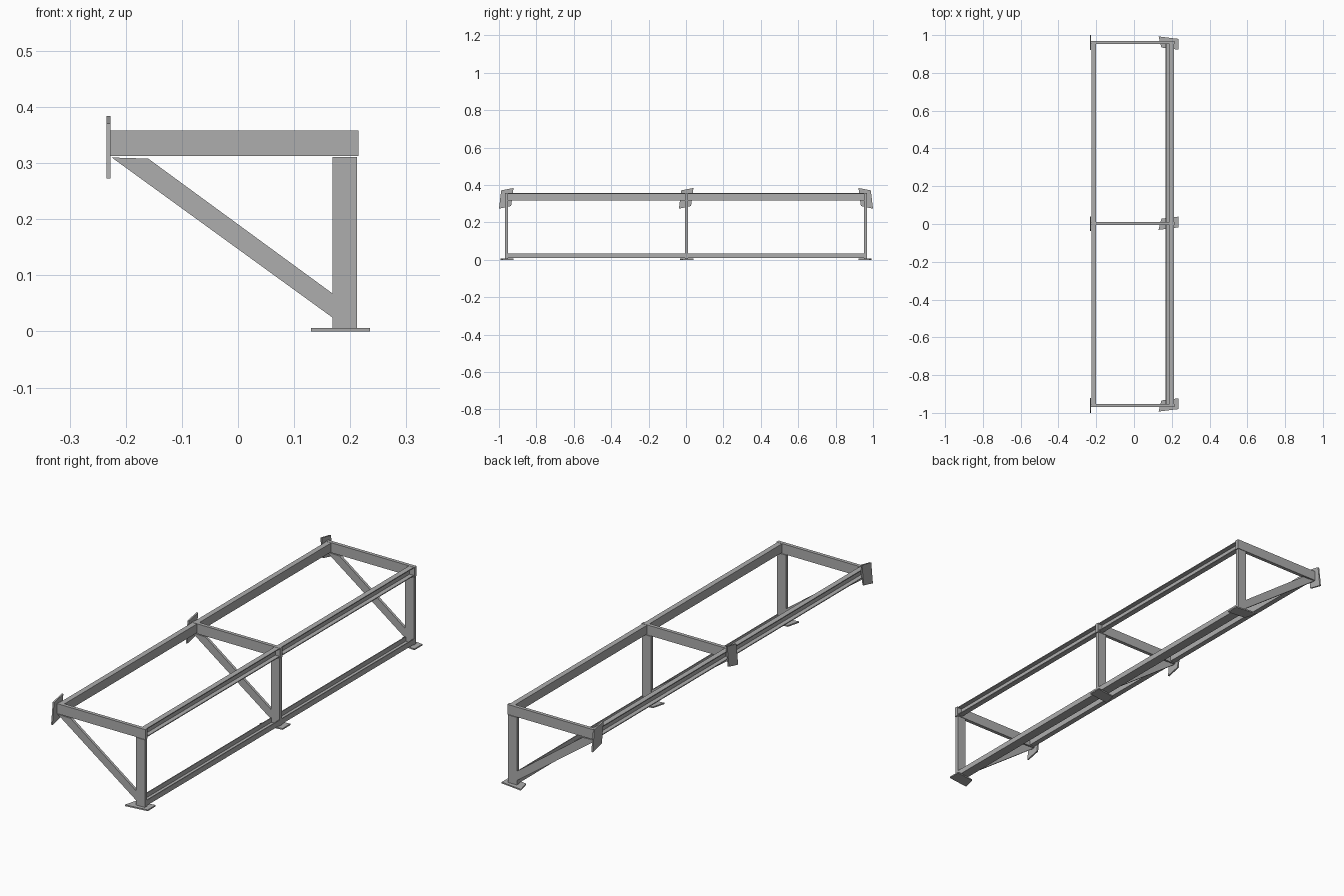
import bpy
import bmesh
from mathutils import Vector

cube = bpy.data.objects.get("Cube")
if cube:
    bpy.data.objects.remove(cube, do_unlink=True)

steel = bpy.data.materials.new("grey steel")
steel.use_nodes = True
colour = (0.42, 0.42, 0.42, 1)
steel.diffuse_color = colour
steel.node_tree.nodes["Principled BSDF"].inputs["Base Color"].default_value = colour


def prism(name, corners, offset):
    """Extrude a flat outline by an offset vector."""
    bm = bmesh.new()
    face = bm.faces.new([bm.verts.new(c) for c in corners])
    ext = bmesh.ops.extrude_face_region(bm, geom=[face])
    moved = [v for v in ext["geom"] if isinstance(v, bmesh.types.BMVert)]
    bmesh.ops.translate(bm, verts=moved, vec=Vector(offset))
    bmesh.ops.recalc_face_normals(bm, faces=bm.faces)
    mesh = bpy.data.meshes.new(name)
    bm.to_mesh(mesh)
    bm.free()
    mesh.materials.append(steel)
    obj = bpy.data.objects.new(name, mesh)
    bpy.context.collection.objects.link(obj)
    return obj


def bar(name, outline, y, thick=0.016):
    """Flat bar drawn in the x-z plane, centred on y."""
    return prism(name, [(x, y - thick / 2, z) for x, z in outline], (0, thick, 0))


def rect(x0, x1, z0, z1):
    return [(x0, z0), (x1, z0), (x1, z1), (x0, z1)]


HALF = 0.966        # half length of the rails
DEEP = 0.024        # flange depth of the channels
WALL = 0.004        # sheet thickness of the channels


def channel(name, place, width):
    """Long U section along y; place maps (across, depth) to (x, z)."""
    u = [(0, 0), (width, 0), (width, DEEP), (width - WALL, DEEP),
         (width - WALL, WALL), (WALL, WALL), (WALL, DEEP), (0, DEEP)]
    points = [place(a, d) for a, d in u]
    return prism(name, [(x, -HALF, z) for x, z in points], (0, 2 * HALF, 0))


# Long rails: two upper channels open outwards, the lower one opens upwards
channel("upper_wall_rail", lambda a, d: (-0.201 - d, 0.317 + a), 0.040)
channel("upper_outer_rail", lambda a, d: (0.187 + d, 0.317 + a), 0.040)
channel("lower_rail", lambda a, d: (0.168 + a, 0.009 + d), 0.044)

# Three bracket frames: arm, post, brace and two skewed mounting plates
wall_outline = [(-0.04, 0.273), (0.025, 0.288), (0.038, 0.384), (-0.028, 0.371)]
base_outline = [(0.13, -0.033), (0.235, -0.02), (0.235, 0.037), (0.145, 0.026)]
for label, y, side in (("front", -0.96, 1), ("middle", 0.002, 1), ("back", 0.96, -1)):
    bar(label + "_arm", rect(-0.227, 0.215, 0.313, 0.358), y)
    bar(label + "_post", rect(0.168, 0.212, 0.005, 0.311), y)
    bar(label + "_brace",
        [(-0.225, 0.31), (0.168, 0.025), (0.168, 0.068), (-0.16, 0.308)], y, 0.012)
    prism(label + "_wall_plate",
          [(-0.234, y + side * v, z) for v, z in wall_outline], (0.007, 0, 0))
    prism(label + "_base_plate",
          [(x, y + side * v, 0) for x, v in base_outline], (0, 0, 0.006))
